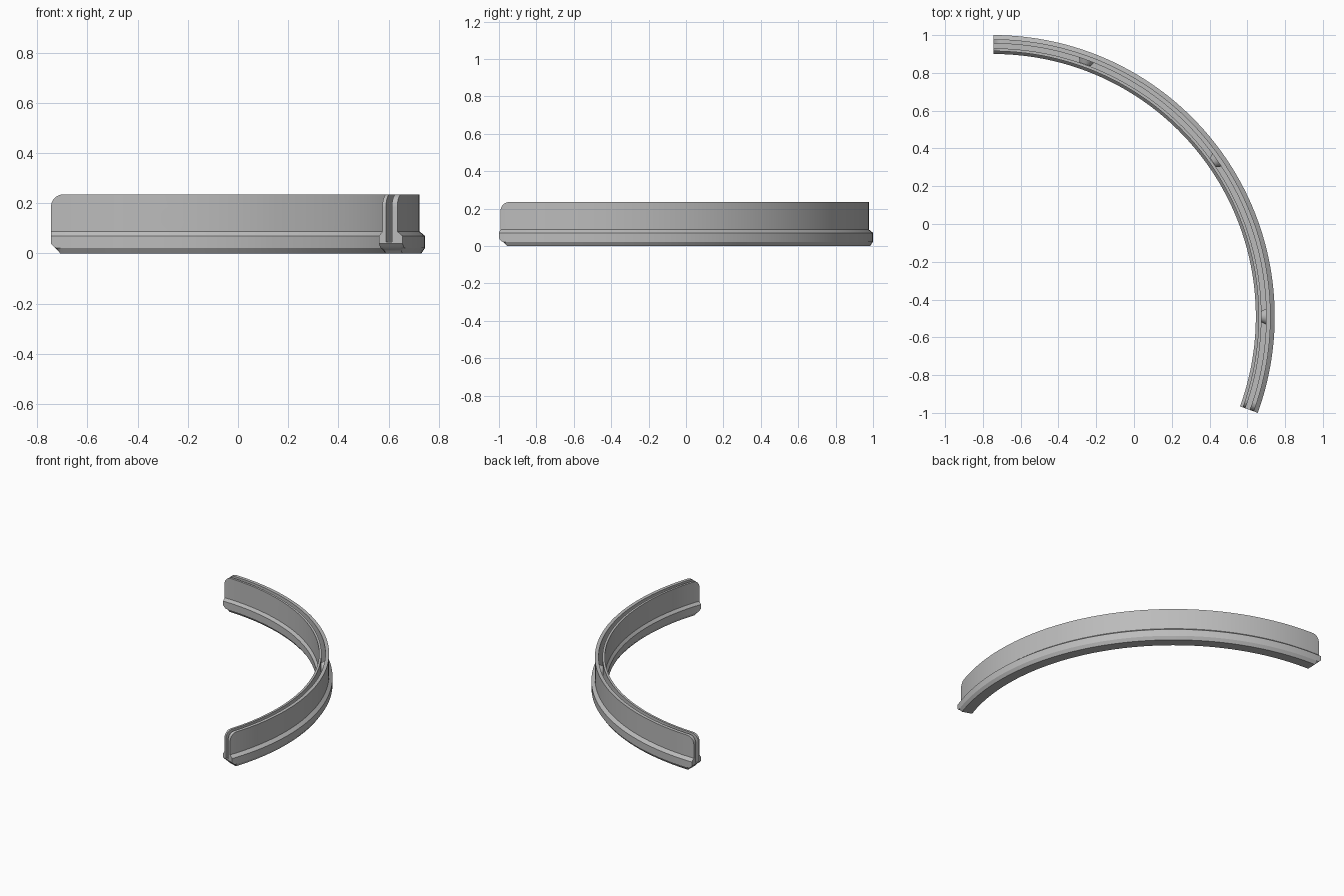
import bpy, bmesh, math
from mathutils import Matrix, Vector

cube = bpy.data.objects.get("Cube")
if cube:
    bpy.data.objects.remove(cube)

CENTRE = Vector((-0.745, -0.49, 0))
RADIUS, HEIGHT = 1.49, 0.235
START, END = math.radians(-20), math.radians(90)
CORNER, CHAMFER = 0.05, 0.04
HOLE_ANGLES = (0, 35, 70)

grey = bpy.data.materials.new("satin_grey")
grey.diffuse_color = (0.5, 0.5, 0.5, 1)
grey.use_nodes = True
grey.node_tree.nodes["Principled BSDF"].inputs["Base Color"].default_value = (0.5, 0.5, 0.5, 1)


def add_object(name, bm):
    bmesh.ops.recalc_face_normals(bm, faces=bm.faces)
    mesh = bpy.data.meshes.new(name)
    bm.to_mesh(mesh)
    bm.free()
    mesh.materials.append(grey)
    obj = bpy.data.objects.new(name, mesh)
    bpy.context.collection.objects.link(obj)
    return obj


def smooth(obj):
    bpy.ops.object.select_all(action="DESELECT")
    obj.select_set(True)
    bpy.context.view_layer.objects.active = obj
    bpy.ops.object.shade_smooth_by_angle(angle=math.radians(25))


def radial_cone(name, angle, r_from, r_to, size_from, size_to):
    """Round plug whose axis points outward from the arc centre."""
    a = math.radians(angle)
    bm = bmesh.new()
    bmesh.ops.create_cone(bm, cap_ends=True, segments=40, radius1=size_from,
                          radius2=size_to, depth=r_to - r_from)
    middle = (r_from + r_to) / 2
    place = Vector((math.cos(a) * middle, math.sin(a) * middle, 0.14)) + CENTRE
    turn = Matrix.Rotation(a, 4, "Z") @ Matrix.Rotation(math.pi / 2, 4, "Y")
    bm.transform(Matrix.Translation(place) @ turn)
    return add_object(name, bm)


# Cross-section: chamfered foot flange and two lips with a slot between
profile = [(1.405, 0), (1.475, 0), (1.49, 0.022), (1.49, 0.07), (1.468, 0.088),
           (1.468, HEIGHT), (1.445, HEIGHT), (1.445, 0.045), (1.42, 0.045),
           (1.42, HEIGHT), (1.405, HEIGHT), (1.405, 0.088), (1.39, 0.07),
           (1.39, 0.022)]

# Sweep stations, closer together at the rounded ends
offsets = [CORNER * (1 - math.cos(math.pi / 2 * i / 8)) for i in range(9)]
offsets = sorted(offsets + [CHAMFER, 0.022])
near = [START + d / RADIUS for d in offsets]
far = [END - d / RADIUS for d in reversed(offsets)]
steps = 72
between = [near[-1] + (far[0] - near[-1]) * i / steps for i in range(1, steps)]

bm = bmesh.new()
rings = []
for a in near + between + far:
    d = min(a - START, END - a) * RADIUS
    low = max(0, CHAMFER - d)
    inset = max(0, CORNER - d)
    high = HEIGHT - CORNER + math.sqrt(max(0, CORNER ** 2 - inset ** 2))
    rings.append([bm.verts.new(CENTRE + Vector((r * math.cos(a), r * math.sin(a),
                                               min(max(z, low), high))))
                  for r, z in profile])
count = len(profile)
for one, two in zip(rings, rings[1:]):
    for i in range(count):
        j = (i + 1) % count
        bm.faces.new((one[i], one[j], two[j], two[i]))
bm.faces.new(rings[0])
bm.faces.new(rings[-1])
bmesh.ops.dissolve_degenerate(bm, dist=1e-5, edges=bm.edges)
ring = add_object("slotted_arc_rail", bm)

# Round openings through the inner lip
for n, angle in enumerate(HOLE_ANGLES):
    cutter = radial_cone(f"hole_cutter_{n + 1}", angle, 1.36, 1.432, 0.046, 0.046)
    cutter.hide_render = True
    cutter.hide_viewport = True
    cut = ring.modifiers.new(f"hole_{n + 1}", "BOOLEAN")
    cut.operation = "DIFFERENCE"
    cut.solver = "EXACT"
    cut.object = cutter
smooth(ring)

# Tapered studs on the outer lip, inside the slot
for n, angle in enumerate(HOLE_ANGLES):
    smooth(radial_cone(f"slot_stud_{n + 1}", angle, 1.421, 1.45, 0.03, 0.045))
